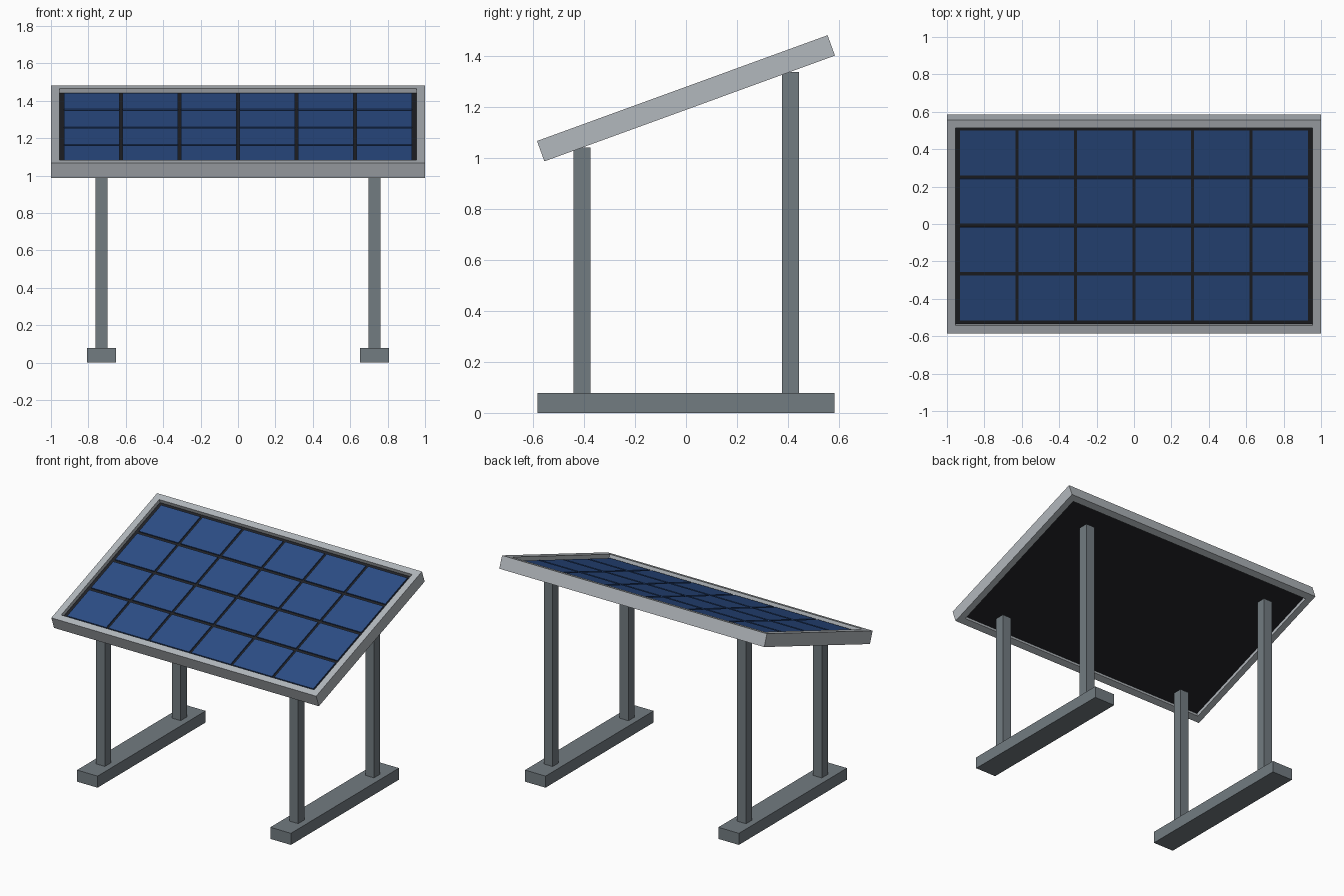
import bpy, bmesh
from math import radians
from mathutils import Matrix, Vector

if "Cube" in bpy.data.objects:
    bpy.data.objects.remove(bpy.data.objects["Cube"])

TILT = Matrix.Translation((0, 0, 1.235)) @ Matrix.Rotation(radians(20), 4, 'X')


def material(name, rgb):
    m = bpy.data.materials.new(name)
    m.diffuse_color = (*rgb, 1)
    m.use_nodes = True
    m.node_tree.nodes["Principled BSDF"].inputs["Base Color"].default_value = m.diffuse_color
    return m


FRAME = material("light_metal", (0.45, 0.48, 0.51))
STEEL = material("dark_metal", (0.17, 0.20, 0.22))
BACK = material("backing", (0.015, 0.016, 0.02))
CELL = material("cell_blue", (0.025, 0.075, 0.24))


def finish(bm, name, mat, matrix=Matrix()):
    me = bpy.data.meshes.new(name)
    bmesh.ops.recalc_face_normals(bm, faces=bm.faces)
    bm.to_mesh(me)
    bm.free()
    me.materials.append(mat)
    ob = bpy.data.objects.new(name, me)
    ob.matrix_world = matrix
    bpy.context.collection.objects.link(ob)
    return ob


def add_box(bm, lo, hi):
    lo, hi = Vector(lo), Vector(hi)
    m = Matrix.Translation((lo + hi) / 2) @ Matrix.Diagonal((*(hi - lo), 1))
    bmesh.ops.create_cube(bm, size=1, matrix=m)


def box(name, lo, hi, mat, matrix=Matrix()):
    bm = bmesh.new()
    add_box(bm, lo, hi)
    return finish(bm, name, mat, matrix)


# Tilted rectangular frame: four loops of corners joined into a closed ring
HX, HY, T, W = 1.0, 0.607, 0.0425, 0.045
bm = bmesh.new()
loops = []
for inset, z in ((0, -T), (0, T), (W, T), (W, -T)):
    x, y = HX - inset, HY - inset
    loops.append([bm.verts.new(c) for c in
                  ((-x, -y, z), (x, -y, z), (x, y, z), (-x, y, z))])
for i in range(4):
    a, b = loops[i], loops[(i + 1) % 4]
    for j in range(4):
        k = (j + 1) % 4
        bm.faces.new((a[j], a[k], b[k], b[j]))
finish(bm, "panel_frame", FRAME, TILT)

# Dark backing recessed inside the frame
box("panel_backing", (-HX + W, -HY + W, -0.02), (HX - W, HY - W, 0.017), BACK, TILT)

# 6 x 4 grid of raised cells
bm = bmesh.new()
for i in range(6):
    for j in range(4):
        x, y = (i - 2.5) * 0.3127, (j - 1.5) * 0.275
        add_box(bm, (x - 0.148, y - 0.127, 0.012), (x + 0.148, y + 0.127, 0.024))
finish(bm, "solar_cells", CELL, TILT)

# Ground skids and posts on each side
for side, s in (("left", -1), ("right", 1)):
    x = s * 0.73
    box(side + "_skid", (x - 0.0775, -0.583, 0), (x + 0.0775, 0.583, 0.079), STEEL)
    for end, y, top in (("front", -0.408, 1.041), ("back", 0.41, 1.339)):
        box(f"{side}_{end}_post", (x - 0.033, y - 0.033, 0.079),
            (x + 0.033, y + 0.033, top), STEEL)
